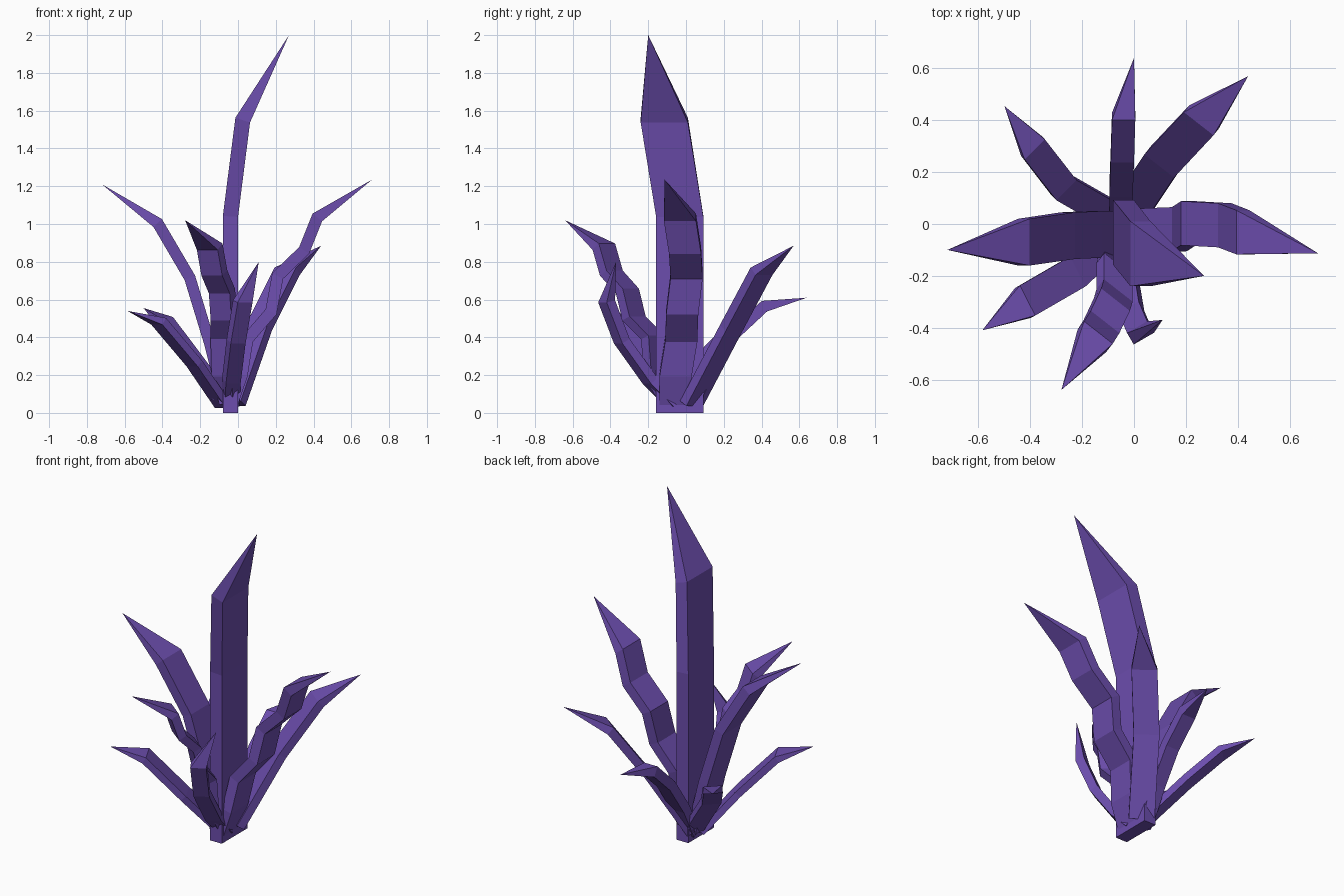
import bpy, bmesh, math
from mathutils import Vector

if "Cube" in bpy.data.objects:
    bpy.data.objects.remove(bpy.data.objects["Cube"])

purple = bpy.data.materials.new("purple")
purple.diffuse_color = (0.15, 0.075, 0.42, 1)
purple.use_nodes = True
purple.node_tree.nodes["Principled BSDF"].inputs["Base Color"].default_value = purple.diffuse_color


def leaf(name, path, tip, angle, width, thick, flat_base=False):
    """Rectangular blade mitred along a path, closing to a point."""
    pts = [Vector(p) for p in path] + [Vector(tip)]
    a = math.radians(angle)
    side = Vector((math.cos(a), math.sin(a), 0))
    bm = bmesh.new()
    rings = []
    for i, p in enumerate(pts[:-1]):
        after = (pts[i + 1] - p).normalized()
        before = (p - pts[i - 1]).normalized() if i else after
        if flat_base and i == 0:
            before = after = Vector((0, 0, 1))
        tangent = (before + after).normalized()
        normal = tangent.cross(side).normalized()
        depth = thick / max(0.6, tangent.dot(after))
        rings.append([bm.verts.new(p + side * (width / 2 * s) + normal * (depth / 2 * n))
                      for s, n in ((-1, -1), (1, -1), (1, 1), (-1, 1))])
    bm.faces.new(rings[0])
    for lower, upper in zip(rings, rings[1:]):
        for k in range(4):
            j = (k + 1) % 4
            bm.faces.new((lower[k], lower[j], upper[j], upper[k]))
    end = bm.verts.new(pts[-1])
    for k in range(4):
        bm.faces.new((rings[-1][k], rings[-1][(k + 1) % 4], end))
    bmesh.ops.recalc_face_normals(bm, faces=bm.faces)
    mesh = bpy.data.meshes.new(name)
    bm.to_mesh(mesh)
    bm.free()
    mesh.materials.append(purple)
    bpy.context.collection.objects.link(bpy.data.objects.new(name, mesh))


# Tall central blade
leaf("central_leaf", [(-.04, -.033, 0), (-.04, -.033, 1.04), (.025, -.115, 1.55)],
     (.27, -.2, 2), 90, .25, .08, True)
# Large side blades
leaf("right_leaf", [(-.03, -.055, .05), (.02, -.055, .2), (.05, -.025, .39), (.175, -.02, .535),
                    (.21, .003, .725), (.35, -.005, .86), (.42, -.032, 1.035)],
     (.71, -.113, 1.235), 90, .17, .062)
leaf("left_leaf", [(-.07, -.04, .05), (-.15, -.04, .37), (-.255, -.045, .715), (-.425, -.07, 1.005)],
     (-.72, -.1, 1.21), 90, .18, .06)
# Zigzag front blade
leaf("front_leaf", [(-.07, -.09, .08), (-.07, -.16, .2), (-.075, -.175, .4), (-.075, -.275, .5),
                    (-.085, -.31, .645), (-.125, -.395, .74), (-.15, -.435, .88)],
     (-.28, -.64, 1.02), -38, .14, .05)
# Smaller outer blades
leaf("small_front_leaf", [(-.04, -.07, .05), (-.035, -.19, .17), (-.01, -.34, .38), (.025, -.42, .59)],
     (.11, -.37, .8), 30, .09, .05)
leaf("back_right_leaf", [(-.03, .03, .05), (.11, .24, .45), (.26, .4, .75)],
     (.44, .57, .885), -38, .145, .05)
leaf("back_leaf", [(-.05, .03, .04), (-.05, .13, .23), (-.045, .26, .42), (-.04, .415, .565)],
     (0, .64, .61), 0, .09, .06)
leaf("back_left_leaf", [(-.06, .02, .05), (-.27, .14, .33), (-.39, .295, .49)],
     (-.5, .455, .555), 45, .11, .04)
leaf("front_left_leaf", [(-.08, -.05, .04), (-.23, -.19, .26), (-.42, -.3, .485)],
     (-.585, -.41, .54), 117, .13, .04)
